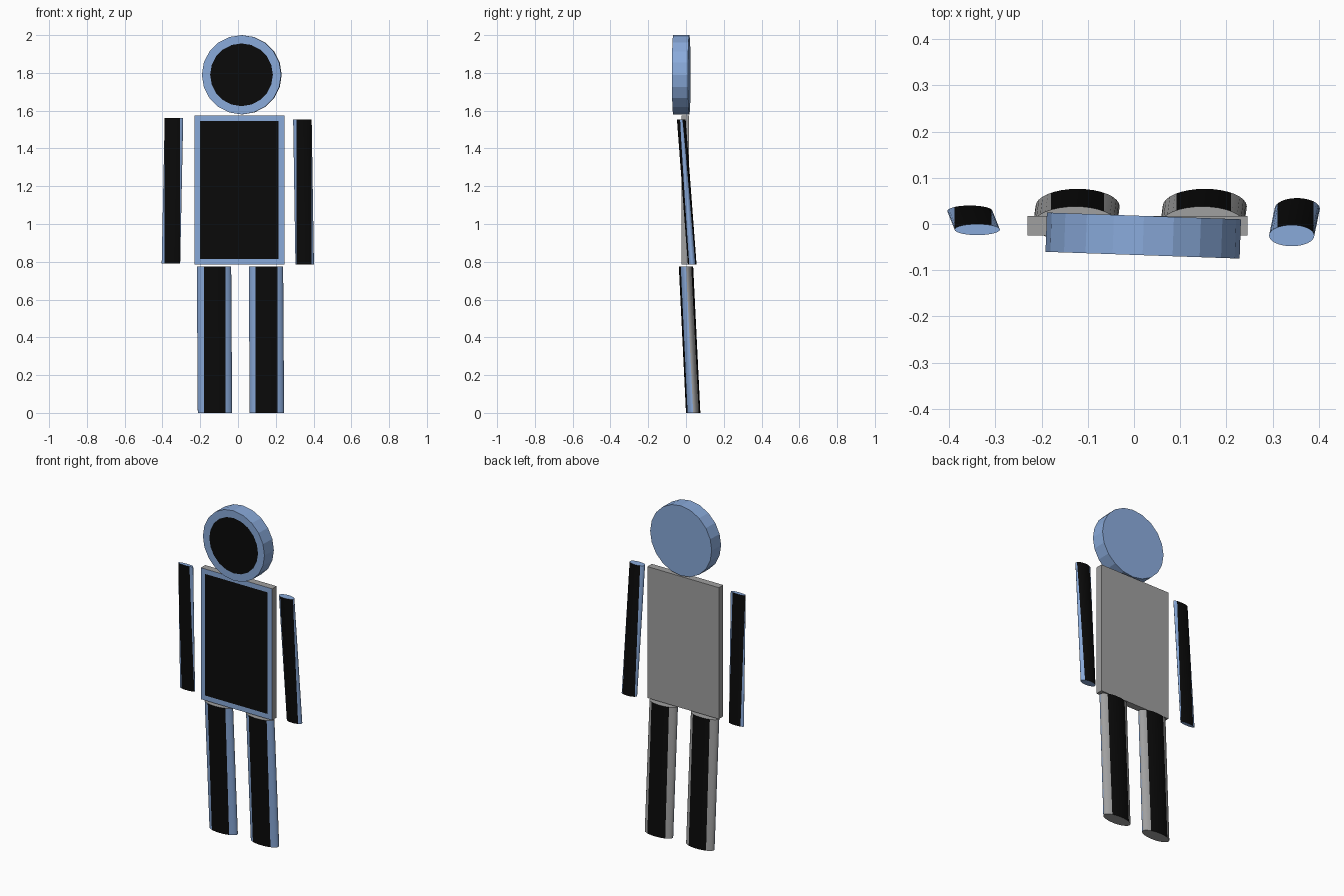
import bpy, bmesh, math
from mathutils import Matrix, Vector

if "Cube" in bpy.data.objects:
    bpy.data.objects.remove(bpy.data.objects["Cube"])


def colour(name, rgb):
    m = bpy.data.materials.new(name)
    m.diffuse_color = (*rgb, 1)
    m.use_nodes = True
    m.node_tree.nodes["Principled BSDF"].inputs["Base Color"].default_value = m.diffuse_color
    return m


BLUE = colour("steel_blue", (0.25, 0.40, 0.70))
BLACK = colour("black", (0.003, 0.003, 0.003))
GREY = colour("grey", (0.35, 0.35, 0.35))


def finish(name, bm, rule, smooth=None):
    """Store the mesh, colouring each face by rule(centre, normal)."""
    bm.normal_update()
    me = bpy.data.meshes.new(name)
    for m in (BLUE, BLACK, GREY):
        me.materials.append(m)
    for f in bm.faces:
        f.material_index = rule(f.calc_center_median(), f.normal)
    bm.to_mesh(me)
    bm.free()
    ob = bpy.data.objects.new(name, me)
    bpy.context.collection.objects.link(ob)
    if smooth:
        bpy.context.view_layer.objects.active = ob
        ob.select_set(True)
        bpy.ops.object.shade_smooth_by_angle(angle=math.radians(smooth))
        ob.select_set(False)
    return ob


def limb(name, top, bottom, rx, ry, strip, back, cap):
    """Slanted elliptical cylinder with a black strip down front and back."""
    bm = bmesh.new()
    n = 32
    rings = [[bm.verts.new((c[0] + rx * math.cos(math.tau * i / n),
                            c[1] + ry * math.sin(math.tau * i / n), c[2]))
              for i in range(n)] for c in (bottom, top)]
    for i in range(n):
        j = (i + 1) % n
        bm.faces.new((rings[0][i], rings[0][j], rings[1][j], rings[1][i]))
    bm.faces.new(rings[0][::-1])
    bm.faces.new(rings[1])
    for x in strip:
        bmesh.ops.bisect_plane(bm, geom=bm.verts[:] + bm.edges[:] + bm.faces[:],
                               plane_co=(x, 0, 0), plane_no=(1, 0, 0))

    def rule(c, nrm):
        if abs(nrm.z) > 0.7:
            return cap
        if strip[0] < c.x < strip[1]:
            return 1
        return 0 if nrm.y < 0 else back
    return finish(name, bm, rule, 30)


# Head: short disc with a black face on the front
bm = bmesh.new()
bmesh.ops.create_cone(bm, cap_ends=True, segments=20, radius1=0.21, radius2=0.21, depth=0.085)
bmesh.ops.transform(bm, verts=bm.verts, matrix=Matrix.Translation((0.02, -0.025, 1.79))
                    @ Matrix.Rotation(math.radians(-2), 4, 'Z') @ Matrix.Rotation(math.pi / 2, 4, 'X'))
bm.normal_update()
front = min(bm.faces, key=lambda f: f.normal.y)
bmesh.ops.inset_individual(bm, faces=[front], thickness=0.044)
centre = front.calc_center_median()
finish("head", bm, lambda c, n: 1 if (c - centre).length < 0.02 else 0)

# Torso: thin slab with a framed black panel on the front
bm = bmesh.new()
bmesh.ops.create_cube(bm, size=1)
bmesh.ops.transform(bm, verts=bm.verts, matrix=Matrix.Translation((0.0075, -0.004, 1.18))
                    @ Matrix.Diagonal((0.475, 0.042, 0.79, 1)))
bm.normal_update()
front = min(bm.faces, key=lambda f: f.normal.y)
bmesh.ops.inset_individual(bm, faces=[front], thickness=0.042)
mid = Vector((0.0075, -0.025, 1.18))
finish("torso", bm, lambda c, n: 2 if n.y > -0.5 else (1 if (c - mid).length < 0.05 else 0))

# Legs: blue in front, grey behind
limb("left_leg", (-0.127, 0.0, 0.775), (-0.122, 0.038, 0), 0.091, 0.038, (-0.18, -0.065), 2, 2)
limb("right_leg", (0.148, 0.0, 0.775), (0.153, 0.038, 0), 0.091, 0.038, (0.092, 0.21), 2, 2)

# Arms: slanted blue rods
limb("left_arm", (-0.339, -0.012, 1.56), (-0.355, 0.028, 0.79), 0.049, 0.012, (-0.388, -0.308), 0, 0)
limb("right_arm", (0.341, -0.025, 1.553), (0.353, 0.033, 0.785), 0.049, 0.023, (0.31, 0.388), 0, 0)
